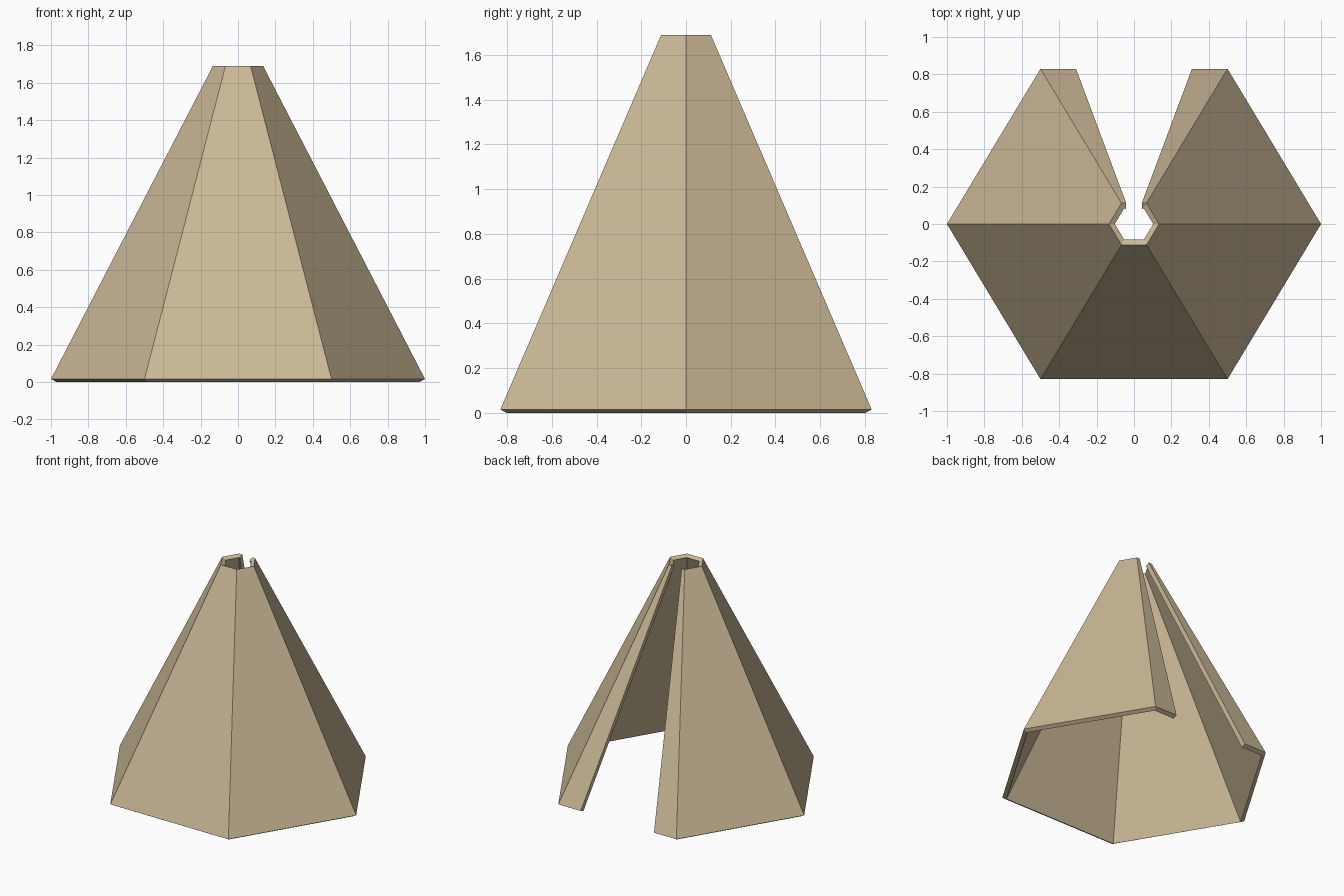
import bpy
import bmesh

cube = bpy.data.objects.get("Cube")
if cube:
    bpy.data.objects.remove(cube, do_unlink=True)

# Canvas colour
canvas = bpy.data.materials.new("tan_canvas")
canvas.use_nodes = True
tan = (0.60, 0.485, 0.31, 1)
canvas.diffuse_color = tan
bsdf = canvas.node_tree.nodes["Principled BSDF"]
bsdf.inputs["Base Color"].default_value = tan
bsdf.inputs["Roughness"].default_value = 0.9

# Outline of the hexagon, running round from one door edge to the other
half_outline = [(0.31, 0.83), (0.5, 0.83), (1, 0), (0.5, -0.83)]
outline = half_outline + [(-x, y) for x, y in reversed(half_outline)]
top_scale = 0.134
bottom_z, top_z = 0.0155, 1.69

# Sloping wall panels, open at the back and at the smoke hole
bm = bmesh.new()
lower = [bm.verts.new((x, y, bottom_z)) for x, y in outline]
upper = [bm.verts.new((x * top_scale, y * top_scale, top_z)) for x, y in outline]
for i in range(len(outline) - 1):
    bm.faces.new((lower[i + 1], lower[i], upper[i], upper[i + 1]))
bm.normal_update()
mesh = bpy.data.meshes.new("tent_wall")
bm.to_mesh(mesh)
bm.free()
mesh.materials.append(canvas)
wall = bpy.data.objects.new("tent_wall", mesh)
bpy.context.collection.objects.link(wall)

# Canvas thickness, growing inward
solid = wall.modifiers.new("thickness", "SOLIDIFY")
solid.thickness = 0.035
solid.offset = -1
solid.use_even_offset = False
